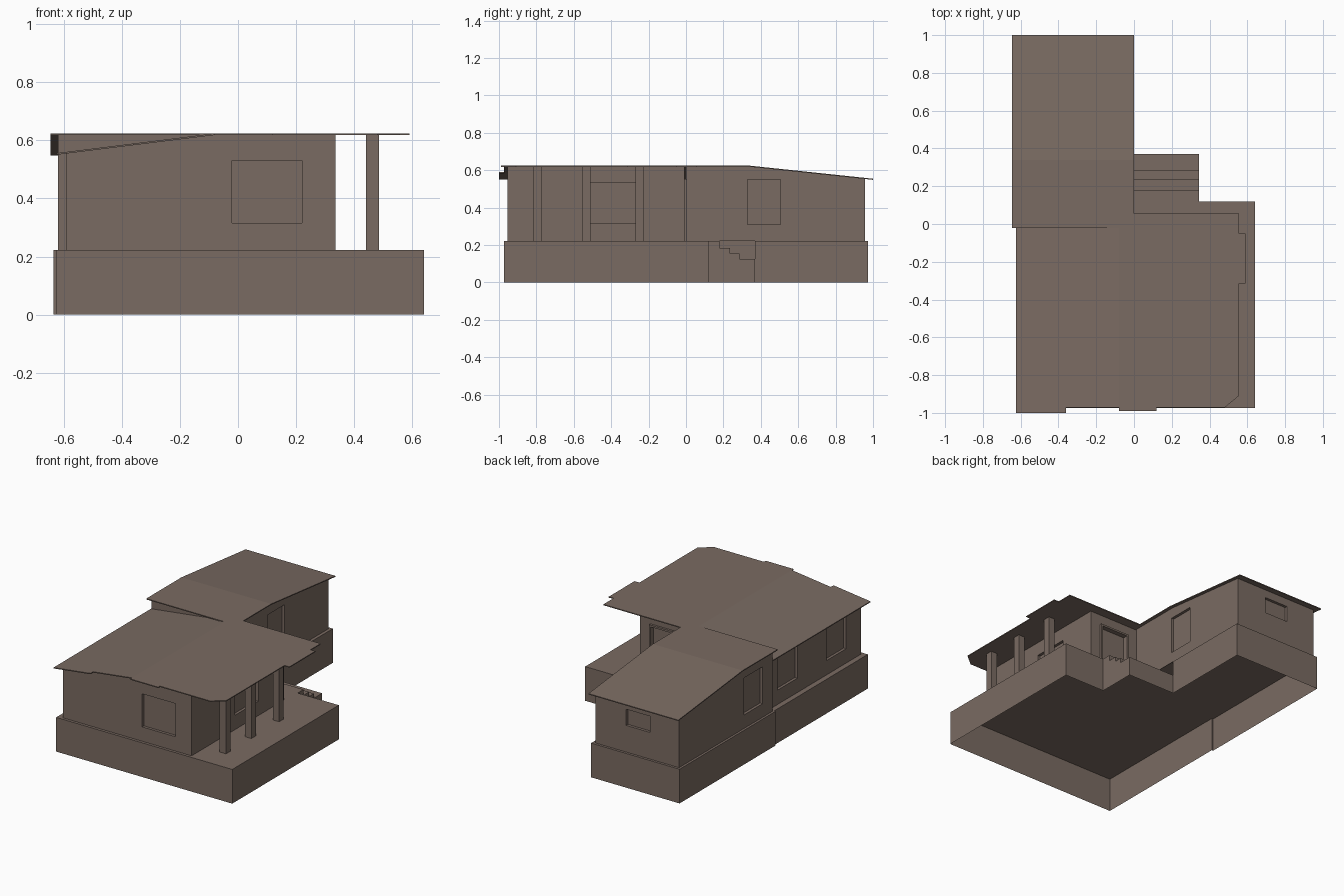
import bpy, bmesh
from mathutils import Vector

cube = bpy.data.objects.get("Cube")
if cube:
    bpy.data.objects.remove(cube, do_unlink=True)

# One earthy colour for the whole house
clay = bpy.data.materials.new("clay_brown")
CLAY = (0.195, 0.147, 0.122, 1)
clay.use_nodes = True
clay.diffuse_color = CLAY
bsdf = clay.node_tree.nodes["Principled BSDF"]
bsdf.inputs["Base Color"].default_value = CLAY
bsdf.inputs["Roughness"].default_value = 0.9


def finish(name, bm):
    mesh = bpy.data.meshes.new(name)
    bm.to_mesh(mesh)
    bm.free()
    mesh.materials.append(clay)
    obj = bpy.data.objects.new(name, mesh)
    bpy.context.collection.objects.link(obj)
    return obj


def prism(outline, axis, low, high):
    """Extrude a 2D outline along an axis; outline uses the other two axes in order."""
    bm = bmesh.new()
    verts = []
    for point in outline:
        co = list(point)
        co.insert(axis, low)
        verts.append(bm.verts.new(co))
    base = bm.faces.new(verts)
    grown = bmesh.ops.extrude_face_region(bm, geom=[base], use_keep_orig=True)
    shift = Vector((0, 0, 0))
    shift[axis] = high - low
    bmesh.ops.translate(bm, vec=shift, verts=[v for v in grown["geom"] if isinstance(v, bmesh.types.BMVert)])
    bmesh.ops.recalc_face_normals(bm, faces=bm.faces)
    return bm


def box(name, x, y, z):
    return finish(name, prism([(x[0], y[0]), (x[1], y[0]), (x[1], y[1]), (x[0], y[1])], 2, *z))


def drop_faces(bm, rule):
    bm.normal_update()
    doomed = [f for f in bm.faces if rule(f.normal, f.calc_center_median())]
    bmesh.ops.delete(bm, geom=doomed, context="FACES")


def recess(wall, cutters):
    """Sink openings into a solid wall block, then discard the cutters."""
    for cutter in cutters:
        mod = wall.modifiers.new("opening", "BOOLEAN")
        mod.operation = "DIFFERENCE"
        mod.solver = "EXACT"
        mod.object = cutter
        cutter.hide_render = True
    bpy.context.view_layer.update()
    graph = bpy.context.evaluated_depsgraph_get()
    mesh = bpy.data.meshes.new_from_object(wall.evaluated_get(graph))
    wall.modifiers.clear()
    wall.data = mesh
    for cutter in cutters:
        bpy.data.objects.remove(cutter, do_unlink=True)


def opening(axis, surface, span, z, depth=0.018):
    """Cutter box straddling a wall surface that faces along the axis."""
    across = (surface - depth, surface + depth)
    return box("opening", across, span, z) if axis == 0 else box("opening", span, across, z)


def roof(name, outline, axis, crease, side, slope, top=0.624, thick=0.006):
    """Thin sheet, flat up to the crease and falling beyond it."""
    bm = prism(outline, 2, top - thick, top)
    co, no = Vector((0, 0, 0)), Vector((0, 0, 0))
    co[axis], no[axis] = crease, 1
    bmesh.ops.bisect_plane(bm, geom=bm.verts[:] + bm.edges[:] + bm.faces[:], plane_co=co, plane_no=no)
    for v in bm.verts:
        v.co.z -= max(0, (v.co[axis] - crease) * side) * slope
    return finish(name, bm)


FLOOR = 0.222

# Hollow plinth, open underneath and open into the steps
bm = prism([(-0.625, -0.973), (0.64, -0.973), (0.64, 0.12), (0, 0.12), (0, 0.37), (0, 0.973),
            (-0.635, 0.973), (-0.635, -0.01), (-0.625, -0.01)], 2, 0, FLOOR)
drop_faces(bm, lambda n, c: n.z < -0.9 or (abs(c.x) < 0.01 and abs(n.x) > 0.9 and c.y < 0.37)
           or (n.y > 0.9 and abs(c.y - 0.12) < 0.01))
finish("plinth", bm)
box_edge = bmesh.new()
edge = [box_edge.verts.new(p) for p in
        [(0.345, 0.12, 0), (0.64, 0.12, 0), (0.64, 0.12, FLOOR), (0.345, 0.12, FLOOR)]]
box_edge.faces.new(reversed(edge))
finish("plinth_return", box_edge)

# Hollow entrance steps
profile = [(0.12, 0), (0.12, FLOOR)]
for y, high, low in [(0.18, FLOOR, 0.185), (0.235, 0.185, 0.155), (0.285, 0.155, 0.125), (0.37, 0.125, 0)]:
    profile += [(y, high), (y, low)]
bm = prism(profile, 0, 0, 0.345)
drop_faces(bm, lambda n, c: n.z < -0.9 or n.x < -0.9 or n.y < -0.9)
finish("entrance_steps", bm)

# Front wing with windows on three sides and the entrance at the back
front = finish("front_wing_walls", prism(
    [(-0.59, FLOOR), (0.335, FLOOR), (0.335, 0.62), (-0.08, 0.62), (-0.59, 0.556)], 1, -0.955, -0.008))
sill_head = (0.315, 0.53)
recess(front, [
    opening(1, -0.955, (-0.02, 0.22), sill_head),
    opening(0, 0.335, (-0.51, -0.27), sill_head),
    opening(0, -0.59, (-0.30, -0.095), sill_head),
    opening(0, -0.59, (-0.80, -0.60), sill_head),
    opening(1, -0.008, (0.06, 0.25), (0.226, 0.54)),
])

# Rear wing with a window on each outer side
rear = finish("rear_wing_walls", prism(
    [(0, FLOOR), (0.957, FLOOR), (0.957, 0.554), (0.34, 0.62), (0, 0.62)], 0, -0.62, -0.02))
recess(rear, [
    opening(0, -0.02, (0.33, 0.505), (0.31, 0.55)),
    opening(0, -0.62, (0.10, 0.29), (0.31, 0.55)),
    opening(1, 0.957, (-0.41, -0.24), (0.395, 0.50)),
])

# Door frame
for name, x in (("left", (0.25, 0.262)), ("right", (0.048, 0.06))):
    box("door_jamb_" + name, x, (-0.02, 0.006), (FLOOR, 0.552))
box("door_head", (0.06, 0.25), (-0.02, 0.006), (0.54, 0.552))

# Porch posts
for i, y in enumerate((-0.793, -0.533, -0.248)):
    box(f"porch_post_{i + 1}", (0.44, 0.485), (y - 0.023, y + 0.023), (FLOOR, 0.62))

# Roof sheets
roof("front_roof", [(-0.625, -1), (-0.36, -1), (-0.36, -0.972), (-0.08, -0.972), (-0.08, -0.99),
                    (0.12, -0.99), (0.12, -0.972), (0.48, -0.972), (0.555, -0.91), (0.555, -0.315),
                    (0.59, -0.315), (0.59, -0.05), (0.555, -0.05), (0.555, 0.055), (-0.01, 0.055),
                    (-0.01, 0), (-0.625, 0)], 0, -0.08, -1, 0.125)
roof("rear_roof", [(-0.645, -0.02), (0, -0.02), (0, 1), (-0.645, 1)], 1, 0.34, 1, 0.106)
